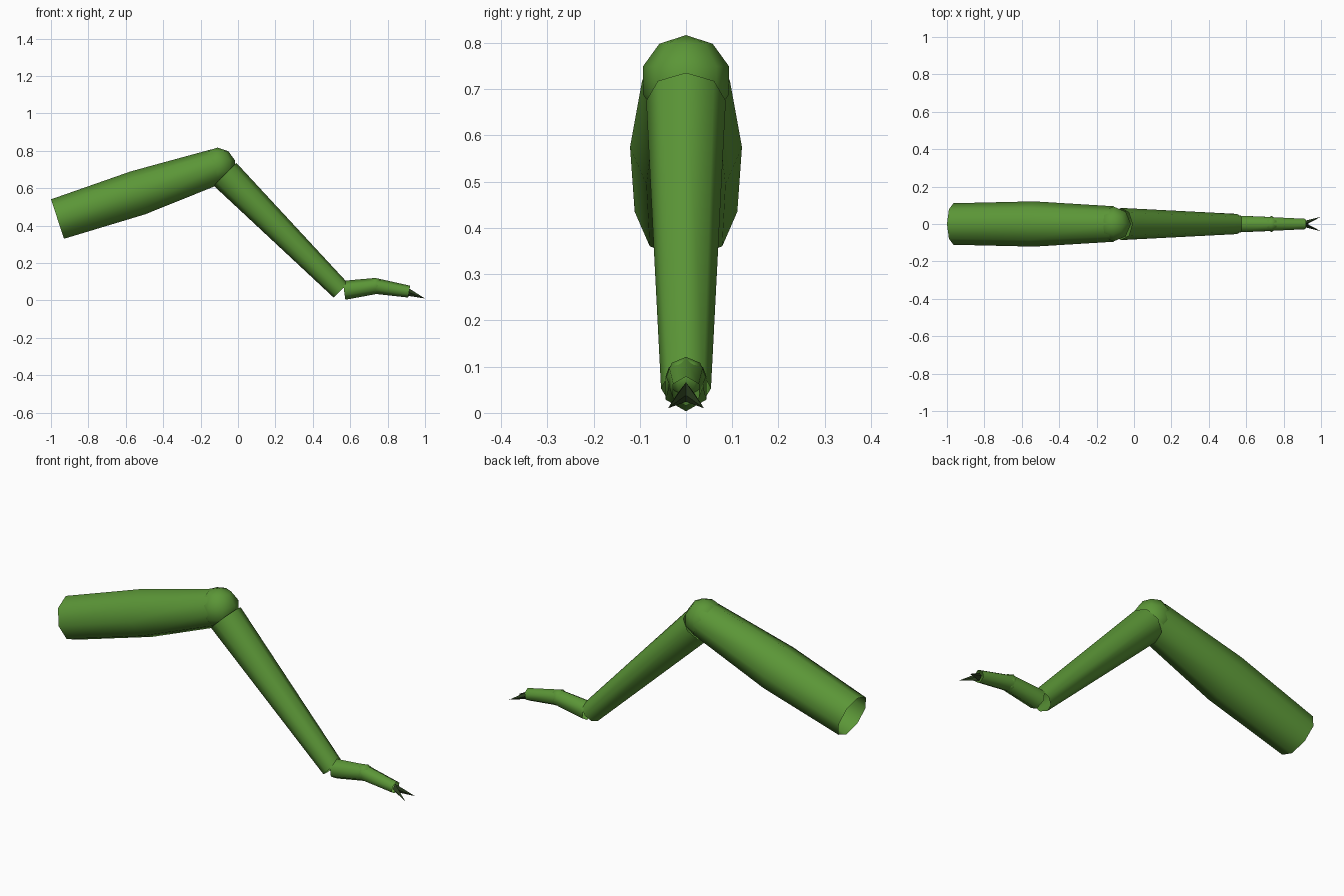
import bpy
import bmesh
from math import cos, sin, tau
from mathutils import Vector

cube = bpy.data.objects.get("Cube")
if cube:
    bpy.data.objects.remove(cube, do_unlink=True)


def make_material(name, colour):
    mat = bpy.data.materials.new(name)
    mat.use_nodes = True
    mat.diffuse_color = colour
    mat.node_tree.nodes["Principled BSDF"].inputs["Base Color"].default_value = colour
    return mat


green = make_material("leg green", (0.105, 0.305, 0.038, 1))
dark = make_material("claw dark green", (0.022, 0.045, 0.012, 1))


def finish(name, bm, mat, smooth=True):
    """Turn a bmesh into a named, shaded object."""
    bmesh.ops.recalc_face_normals(bm, faces=bm.faces)
    mesh = bpy.data.meshes.new(name)
    bm.to_mesh(mesh)
    bm.free()
    mesh.materials.append(mat)
    for poly in mesh.polygons:
        poly.use_smooth = smooth
    obj = bpy.data.objects.new(name, mesh)
    bpy.context.collection.objects.link(obj)
    return obj


def tube(name, stations, sides):
    """Open tapered tube through (x, z, radius) stations, with a corner on top."""
    bm = bmesh.new()
    first, last = stations[0], stations[-1]
    axis = Vector((last[0] - first[0], 0, last[1] - first[1])).normalized()
    side = Vector((0, 1, 0))
    up = axis.cross(side)
    rings = []
    for x, z, radius in stations:
        centre = Vector((x, 0, z))
        rings.append([bm.verts.new(centre + radius * (up * cos(tau * i / sides)
                                                      + side * sin(tau * i / sides)))
                      for i in range(sides)])
    for a, b in zip(rings, rings[1:]):
        for i in range(sides):
            j = (i + 1) % sides
            bm.faces.new((a[i], a[j], b[j], b[i]))
    return finish(name, bm, green)


def ball(name, x, z, radius, segments, rings):
    bm = bmesh.new()
    bmesh.ops.create_uvsphere(bm, u_segments=segments, v_segments=rings, radius=radius)
    bmesh.ops.translate(bm, verts=bm.verts, vec=(x, 0, z))
    return finish(name, bm, green)


def claw(name, sign):
    """Thin pointed spike splaying out to one side."""
    bm = bmesh.new()
    base = [(0.912, 0, 0.066), (0.912, sign * 0.017, 0.044),
            (0.912, 0, 0.024), (0.912, sign * -0.008, 0.044)]
    verts = [bm.verts.new(p) for p in base]
    tip = bm.verts.new((1.0, sign * 0.039, 0.01))
    bm.faces.new(verts)
    for i in range(len(verts)):
        bm.faces.new((verts[i], verts[(i + 1) % len(verts)], tip))
    return finish(name, bm, dark, smooth=False)


# Upper leg, knee and shin
tube("upper_leg", [(-0.965, 0.435, 0.111), (-0.535, 0.575, 0.121), (-0.11, 0.718, 0.095)], 8)
ball("knee", -0.11, 0.719, 0.098, 8, 5)
tube("shin", [(-0.07, 0.675, 0.086), (0.55, 0.053, 0.054)], 8)

# Two foot segments with a small joint
tube("foot_base", [(0.567, 0.054, 0.051), (0.735, 0.077, 0.043)], 6)
ball("foot_joint", 0.735, 0.078, 0.043, 6, 4)
tube("foot_end", [(0.735, 0.077, 0.042), (0.915, 0.047, 0.032)], 6)

# Pair of claws
for label, sign in (("front", -1), ("back", 1)):
    claw(label + "_claw", sign)
